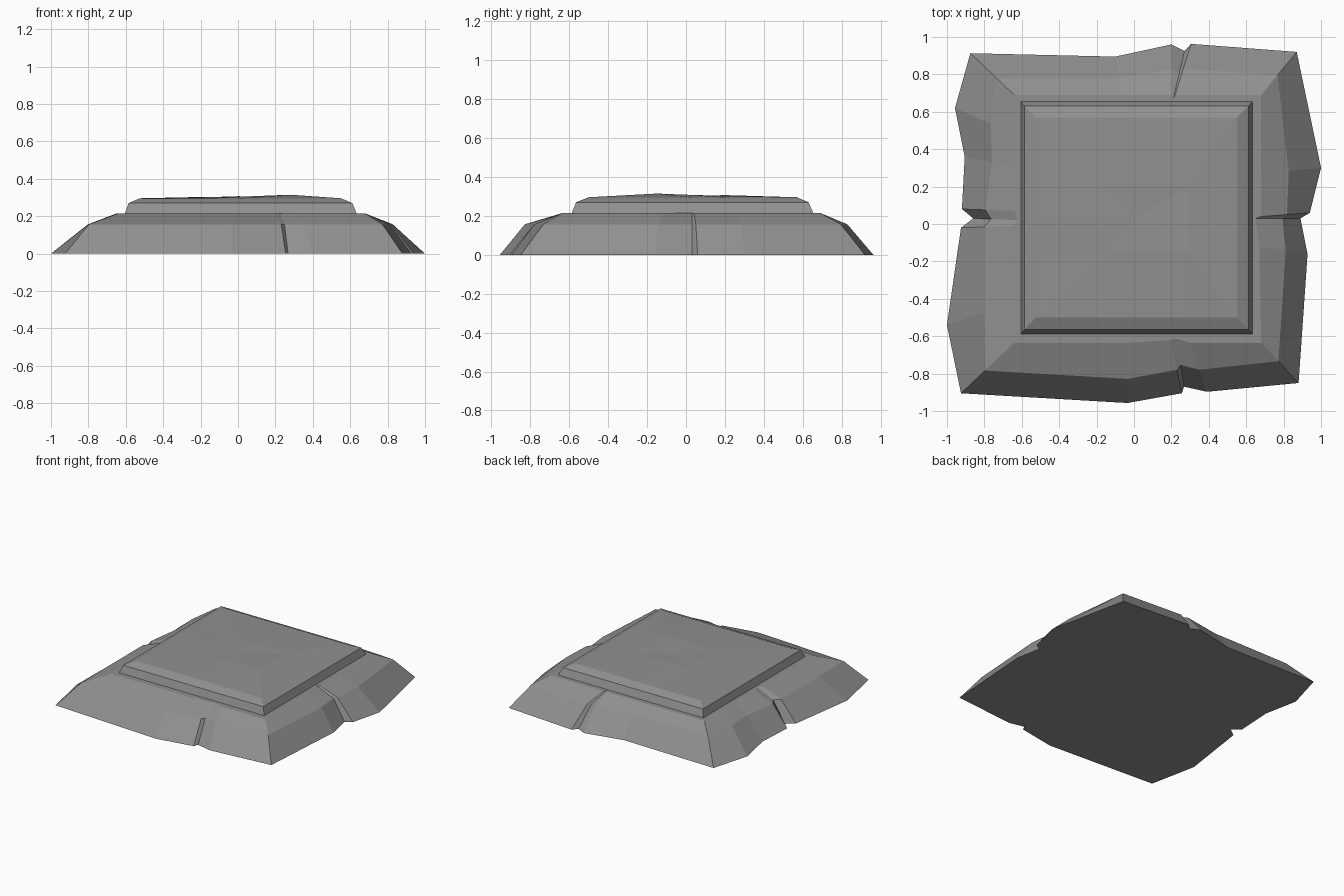
import bpy

if "Cube" in bpy.data.objects:
    bpy.data.objects.remove(bpy.data.objects["Cube"])

stone = bpy.data.materials.new("dark_stone")
stone.diffuse_color = (.28, .28, .28, 1)
stone.use_nodes = True
stone.node_tree.nodes["Principled BSDF"].inputs["Base Color"].default_value = stone.diffuse_color

def make_object(name, verts, faces):
    mesh = bpy.data.meshes.new(name)
    mesh.from_pydata(verts, [], faces)
    mesh.materials.append(stone)
    mesh.update()
    obj = bpy.data.objects.new(name, mesh)
    bpy.context.collection.objects.link(obj)
    return obj

# Cracked rubble base: foot x, y, rim x, y, and position of the bevel between them
outline = [
    (-.925, -.905, -.64, -.635, .45), (-.035, -.957, -.03, -.635, .40),
    (.255, -.905, .20, -.62, .44), (.268, -.87, .225, -.612, .45),
    (.39, -.897, .30, -.635, .45), (.88, -.85, .68, -.635, .54),
    (.928, -.16, .67, -.12, .45), (.89, .03, .65, .03, .40),
    (.94, .06, .68, .04, .47), (1.0, .30, .68, .27, .54),
    (.87, .92, .68, .69, .54), (.305, .963, .22, .69, .49),
    (.27, .925, .21, .67, .47), (.20, .96, .20, .69, .49),
    (-.10, .895, -.07, .69, .56), (-.875, .913, -.64, .69, .60),
    (-.957, .62, -.64, .48, .60), (-.905, .36, -.64, .31, .55),
    (-.92, .08, -.64, .07, .45), (-.86, .03, -.62, .02, .40),
    (-.925, -.02, -.65, -.01, .45), (-1.0, -.54, -.64, -.42, .55),
]
n = len(outline)
foot = [(a, b, 0) for a, b, *_ in outline]
bevel = [(a + (c - a) * t, b + (d - b) * t, .157) for a, b, c, d, t in outline]
rim = [(c, d, .215) for _, _, c, d, _ in outline]
faces = [(r * n + i, r * n + (i + 1) % n, (r + 1) * n + (i + 1) % n, (r + 1) * n + i)
         for r in range(2) for i in range(n)]
faces += [tuple(reversed(range(n))), tuple(range(2 * n, 3 * n))]
make_object("rubble_base", foot + bevel + rim, faces)

# Bevelled slab on top, with a slightly uneven surface
xs = [-.605, -.585, -.525, -.15, .0, .28, .55, .612, .635]
ys = [-.588, -.565, -.50, -.15, .03, .20, .57, .63, .655]
bumps = {(5, 3): .315, (4, 3): .304, (4, 5): .307, (5, 4): .308, (3, 4): .304, (5, 5): .303}
levels = [.213, .27, .296]
m = len(xs)
verts, faces = [], []
for j in range(m):
    for i in range(m):
        rank = min(i, j, m - 1 - i, m - 1 - j)
        z = levels[rank] if rank < 3 else bumps.get((i, j), .302)
        verts.append((xs[i], ys[j], z))
for j in range(m - 1):
    for i in range(m - 1):
        a = j * m + i
        b, c, d = a + 1, a + m + 1, a + m
        if i == j:                     # corner quads are mitred along the diagonal
            faces += [(a, b, c), (a, c, d)]
        elif i + j == m - 2:
            faces += [(a, b, d), (b, c, d)]
        else:
            faces.append((a, b, c, d))
make_object("top_slab", verts, faces)
